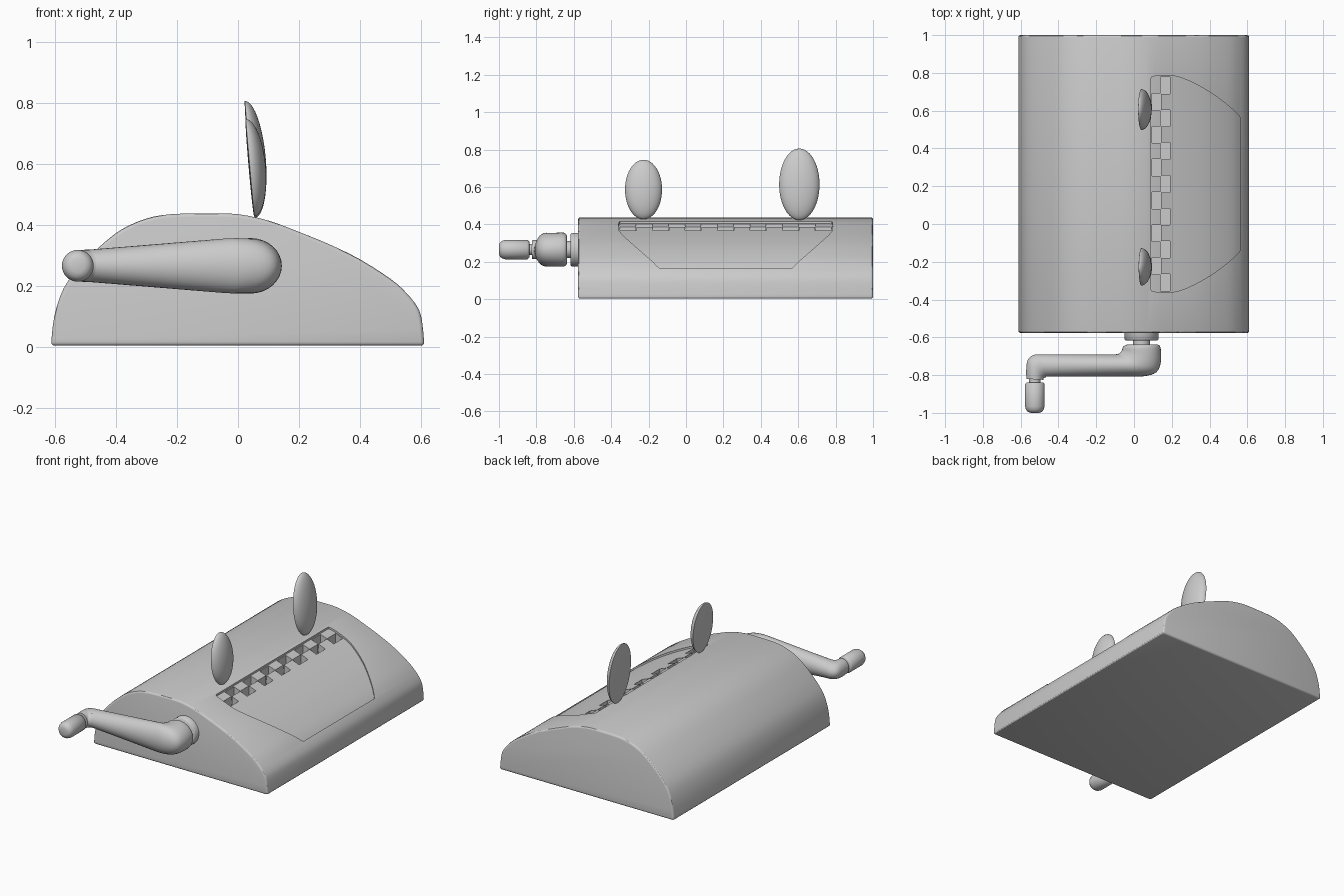
import bpy, bmesh, math
from mathutils import Vector

if "Cube" in bpy.data.objects:
    bpy.data.objects.remove(bpy.data.objects["Cube"])


def spline(pts, n):
    """Smooth curve through tuples of any length."""
    out = []
    for i in range(len(pts) - 1):
        quad = [pts[max(0, min(len(pts) - 1, i + k))] for k in (-1, 0, 1, 2)]
        for s in range(n):
            t = s / n
            out.append(tuple(0.5 * (2 * b + (c - a) * t + (2 * a - 5 * b + 4 * c - d) * t ** 2
                                    + (3 * b - a - 3 * c + d) * t ** 3) for a, b, c, d in zip(*quad)))
    return out + [tuple(pts[-1])]


def finish(bm, name):
    bmesh.ops.recalc_face_normals(bm, faces=bm.faces)
    me = bpy.data.meshes.new(name)
    bm.to_mesh(me)
    bm.free()
    ob = bpy.data.objects.new(name, me)
    bpy.context.collection.objects.link(ob)
    return ob


def select(ob):
    bpy.ops.object.select_all(action='DESELECT')
    ob.select_set(True)
    bpy.context.view_layer.objects.active = ob


def smooth(ob, angle=35):
    select(ob)
    bpy.ops.object.shade_smooth_by_angle(angle=math.radians(angle))


def loft(rings, name):
    bm = bmesh.new()
    rows = [[bm.verts.new(p) for p in r] for r in rings]
    n = len(rows[0])
    for a, b in zip(rows, rows[1:]):
        for i in range(n):
            j = (i + 1) % n
            bm.faces.new((a[i], a[j], b[j], b[i]))
    bm.faces.new(rows[0])
    bm.faces.new(rows[-1])
    return finish(bm, name)


def turned(name, x, z, prof):
    """Round part along y from (y, radius) pairs."""
    ob = loft([[(x + r * math.cos(a * math.pi / 16), y, z + r * math.sin(a * math.pi / 16))
                for a in range(32)] for y, r in prof], name)
    smooth(ob, 50)


# Humped body, extruded along y
profile = spline([(-0.613, 0.003), (-0.602, 0.10), (-0.572, 0.19), (-0.52, 0.262), (-0.45, 0.331),
                  (-0.38, 0.385), (-0.30, 0.42), (-0.22, 0.434), (-0.1, 0.437), (0, 0.434),
                  (0.1, 0.413), (0.2, 0.376), (0.3, 0.335), (0.4, 0.286), (0.5, 0.222),
                  (0.55, 0.178), (0.588, 0.13), (0.603, 0.085), (0.611, 0.003)], 3)
body = loft([[(x, y, z) for x, z in profile] for y in (-0.577, 1.0)], "body")


def height(x):
    for (x0, z0), (x1, z1) in zip(profile, profile[1:]):
        if x0 <= x <= x1:
            return z0 + (z1 - z0) * (x - x0) / (x1 - x0)


# Shallow mouth recess that follows the slope
MID = 0.212
outline = spline([(0.09, 0.555), (0.105, 0.57), (0.2, 0.572), (0.25, 0.562), (0.32, 0.532),
                  (0.4, 0.487), (0.48, 0.43), (0.54, 0.378), (0.56, 0.355)], 3)
cutters = [loft([[(x, MID - w, height(x) - 0.012), (x, MID + w, height(x) - 0.012),
                  (x, MID + w, height(x) + 0.2), (x, MID - w, height(x) + 0.2)]
                 for x, w in outline], "mouth_cutter")]

# Two rows of alternating pits leave the teeth
STEP = 1.13 / 13
for row, (x0, x1) in enumerate(((0.095, 0.142), (0.141, 0.19))):
    bm = bmesh.new()
    for k in range(13):
        if k % 2 != row:
            y = MID - 0.565 + (k + 0.5) * STEP
            vs = bmesh.ops.create_cube(bm, size=1)["verts"]
            for v in vs:
                v.co = Vector(((x0 + x1) / 2 + v.co.x * (x1 - x0),
                               y + v.co.y * (STEP + 0.002), 0.42 + v.co.z * 0.19))
    cutters.append(finish(bm, "tooth_gap_cutter"))

bev = body.modifiers.new("soft_edges", 'BEVEL')
bev.width, bev.segments = 0.012, 3
bev.limit_method, bev.angle_limit = 'ANGLE', math.radians(40)
for c in cutters:
    c.hide_render = True
    m = body.modifiers.new("cut", 'BOOLEAN')
    m.operation, m.object, m.solver = 'DIFFERENCE', c, 'EXACT'
select(body)
for m in list(body.modifiers):
    bpy.ops.object.modifier_apply(modifier=m.name)
for c in cutters:
    bpy.data.objects.remove(c)
smooth(body, 30)

# Upright eye discs: flat back, domed front, leaning slightly back
for name, y, z, ry, rz in (("front_eye", -0.227, 0.586, 0.099, 0.16),
                           ("rear_eye", 0.606, 0.614, 0.108, 0.192)):
    bm = bmesh.new()
    bmesh.ops.create_uvsphere(bm, u_segments=40, v_segments=24, radius=1)
    for v in bm.verts:
        v.co.x *= 0.052 if v.co.x > 0 else 0.004
        v.co.y *= ry
        v.co.z *= rz
    eye = finish(bm, name)
    eye.location = (0.039, y, z)
    eye.rotation_euler = (0, math.radians(-5), 0)
    smooth(eye, 45)

# Crank axle: washer and neck
turned("axle_washer", 0.04, 0.265, [(-0.56, 0.09), (-0.61, 0.09), (-0.617, 0.083)])
turned("axle_neck", 0.04, 0.265, [(-0.61, 0.046), (-0.65, 0.046)])

# Crank arm: oval sections given as left point, right point, half height
sections = spline([(-0.035, -0.637, 0.12, -0.637, 0.075), (-0.058, -0.65, 0.14, -0.652, 0.09),
                   (-0.065, -0.67, 0.142, -0.73, 0.09), (-0.08, -0.686, 0.118, -0.785, 0.09),
                   (-0.10, -0.69, 0.05, -0.806, 0.09), (-0.13, -0.69, -0.06, -0.808, 0.085),
                   (-0.46, -0.69, -0.44, -0.808, 0.056), (-0.525, -0.692, -0.465, -0.811, 0.053),
                   (-0.56, -0.715, -0.477, -0.816, 0.052), (-0.57, -0.76, -0.48, -0.82, 0.052),
                   (-0.57, -0.82, -0.48, -0.825, 0.05)], 4)
rings = []
for ax, ay, bx, by, h in sections:
    a, b = Vector((ax, ay, 0.265)), Vector((bx, by, 0.265))
    rings.append([(a + b) / 2 + (b - a) / 2 * math.cos(t * math.pi / 16)
                  + Vector((0, 0, h * math.sin(t * math.pi / 16))) for t in range(32)])
smooth(loft(rings, "crank_arm"), 50)

# Crank handle
turned("handle_neck", -0.525, 0.265, [(-0.815, 0.03), (-0.85, 0.03)])
turned("handle_knob", -0.525, 0.265, [(-0.838, 0.043), (-0.848, 0.052), (-0.965, 0.052),
                                      (-0.983, 0.047), (-0.995, 0.037), (-1.0, 0.022)])
